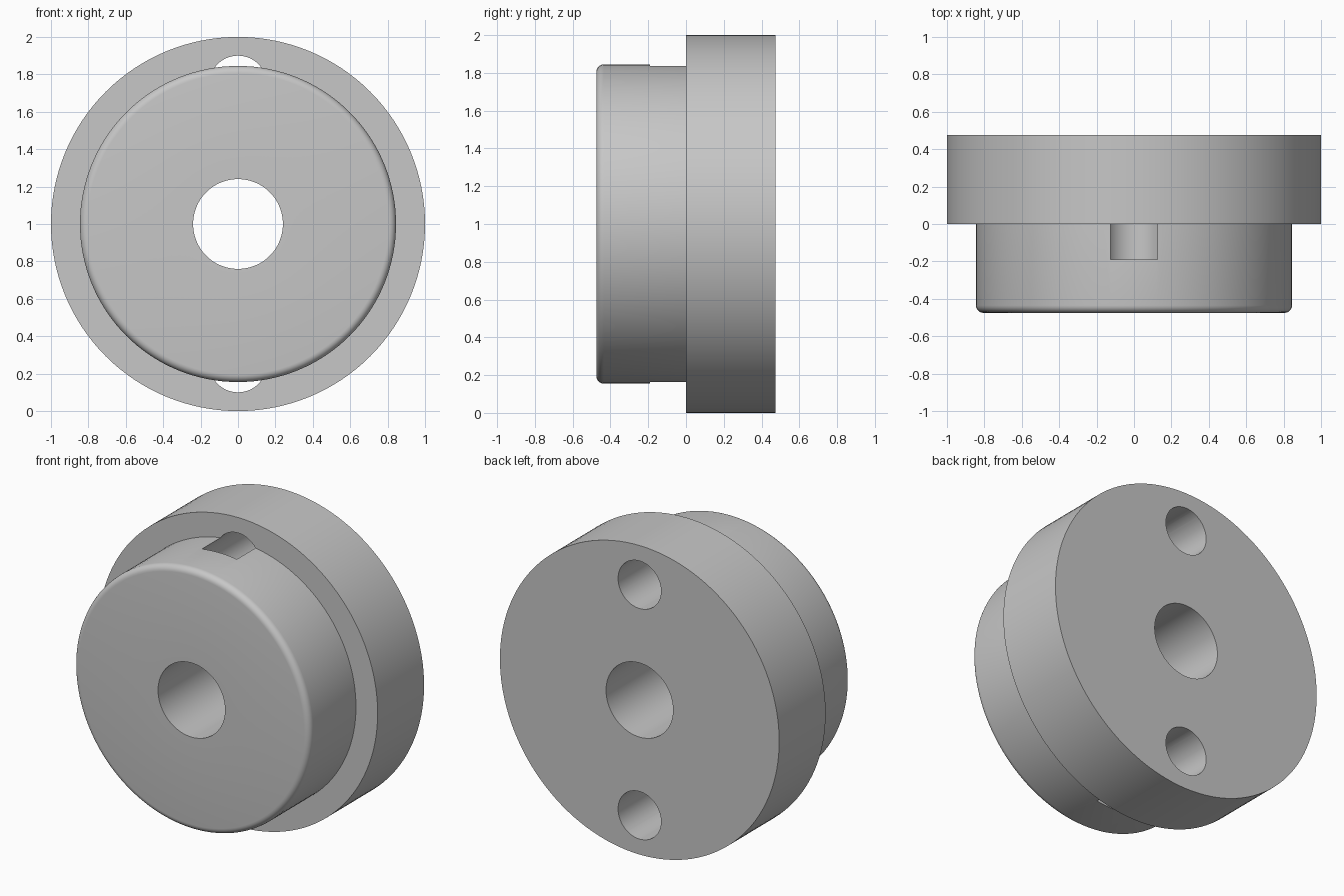
import bpy, bmesh, math
from mathutils import Vector

if "Cube" in bpy.data.objects:
    bpy.data.objects.remove(bpy.data.objects["Cube"])

SEGMENTS = 128
CENTRE = Vector((0, 0, 1))

grey = bpy.data.materials.new("plain grey")
grey.diffuse_color = (0.57, 0.57, 0.57, 1)
grey.use_nodes = True
grey.node_tree.nodes["Principled BSDF"].inputs["Base Color"].default_value = grey.diffuse_color


def lathe(name, profile):
    """Spin a closed (radius, y) profile around the horizontal y axis."""
    bm = bmesh.new()
    verts = [bm.verts.new((r, y, 1)) for r, y in profile]
    edges = [bm.edges.new((a, b)) for a, b in zip(verts, verts[1:] + verts[:1])]
    bmesh.ops.spin(bm, geom=verts + edges, cent=CENTRE, axis=(0, 1, 0),
                   angle=math.tau, steps=SEGMENTS, use_merge=True)
    bmesh.ops.remove_doubles(bm, verts=bm.verts, dist=1e-5)
    bmesh.ops.recalc_face_normals(bm, faces=bm.faces)
    mesh = bpy.data.meshes.new(name)
    bm.to_mesh(mesh)
    bm.free()
    obj = bpy.data.objects.new(name, mesh)
    bpy.context.collection.objects.link(obj)
    mesh.materials.append(grey)
    return obj


# Stepped hub: bored centre, boss with rounded front edge, wider flange behind
BORE, BOSS, FLANGE, HALF, FILLET = 0.24, 0.845, 1.0, 0.475, 0.04
rounded = [(BOSS - FILLET + FILLET * math.sin(a), -HALF + FILLET - FILLET * math.cos(a))
           for a in (math.radians(15 * i) for i in range(7))]
hub = lathe("stepped_hub", [(BORE, -HALF)] + rounded +
            [(BOSS, 0), (FLANGE, 0), (FLANGE, HALF), (BORE, HALF)])

# Two blind pin holes from the back, breaking through the side of the boss
for side, label in ((1, "upper"), (-1, "lower")):
    front, back = -0.19, HALF + 0.1
    bpy.ops.mesh.primitive_cylinder_add(
        vertices=64, radius=0.154, depth=back - front,
        location=(0, (front + back) / 2, 1 + side * 0.746),
        rotation=(math.pi / 2, 0, 0))
    drill = bpy.context.object
    drill.name = label + "_pin_hole_cutter"
    drill.data.materials.append(grey)
    cut = hub.modifiers.new(label + " pin hole", "BOOLEAN")
    cut.operation = "DIFFERENCE"
    cut.solver = "EXACT"
    cut.object = drill
    bpy.ops.object.select_all(action="DESELECT")
    hub.select_set(True)
    bpy.context.view_layer.objects.active = hub
    bpy.ops.object.modifier_apply(modifier=cut.name)
    bpy.data.objects.remove(drill)

# Smooth round walls with crisp rims
bpy.ops.object.shade_smooth_by_angle(angle=math.radians(30))
